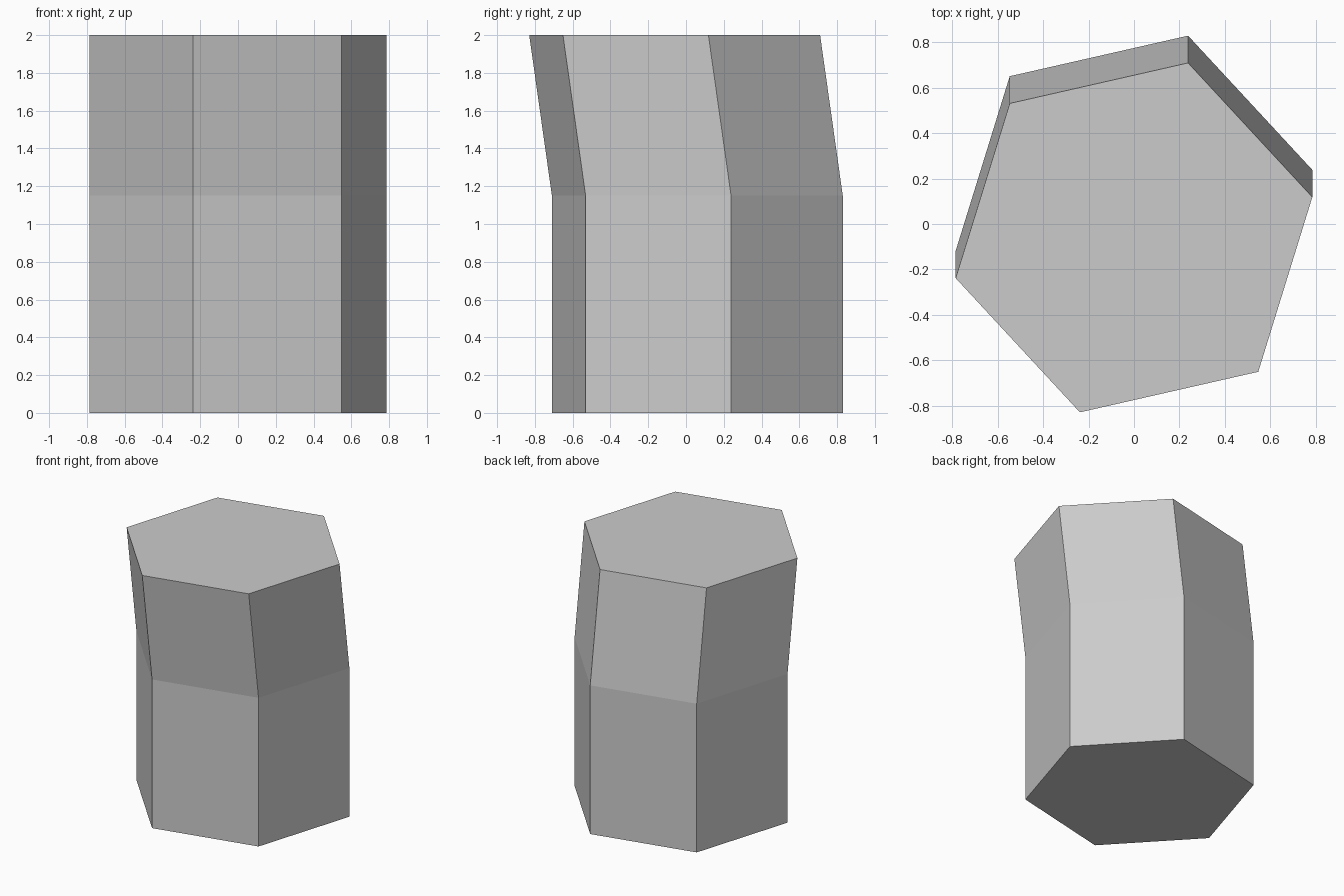
import bpy, bmesh
from math import cos, sin, tau, radians

if "Cube" in bpy.data.objects:
    bpy.data.objects.remove(bpy.data.objects["Cube"], do_unlink=True)

SIDES, RADIUS, TURN = 6, 0.806, radians(12.8)

# Plain grey stone
grey = bpy.data.materials.new("plain grey")
grey.use_nodes = True
colour = (0.6, 0.6, 0.6, 1)
grey.diffuse_color = colour
grey.node_tree.nodes["Principled BSDF"].inputs["Base Color"].default_value = colour

# Hexagonal column: upright shaft, then a section leaning to the front
bm = bmesh.new()
rings = []
for z, y in ((0, 0.06), (1.15, 0.06), (2, -0.06)):
    angles = [TURN + tau * i / SIDES for i in range(SIDES)]
    rings.append([bm.verts.new((RADIUS * cos(a), y + RADIUS * sin(a), z)) for a in angles])
for low, high in zip(rings, rings[1:]):
    for i in range(SIDES):
        j = (i + 1) % SIDES
        bm.faces.new((low[i], low[j], high[j], high[i]))

# Flat end caps
bm.faces.new(rings[0][::-1])
bm.faces.new(rings[-1])

mesh = bpy.data.meshes.new("hexagonal_column")
bm.to_mesh(mesh)
bm.free()
mesh.materials.append(grey)
column = bpy.data.objects.new("hexagonal_column", mesh)
bpy.context.collection.objects.link(column)
